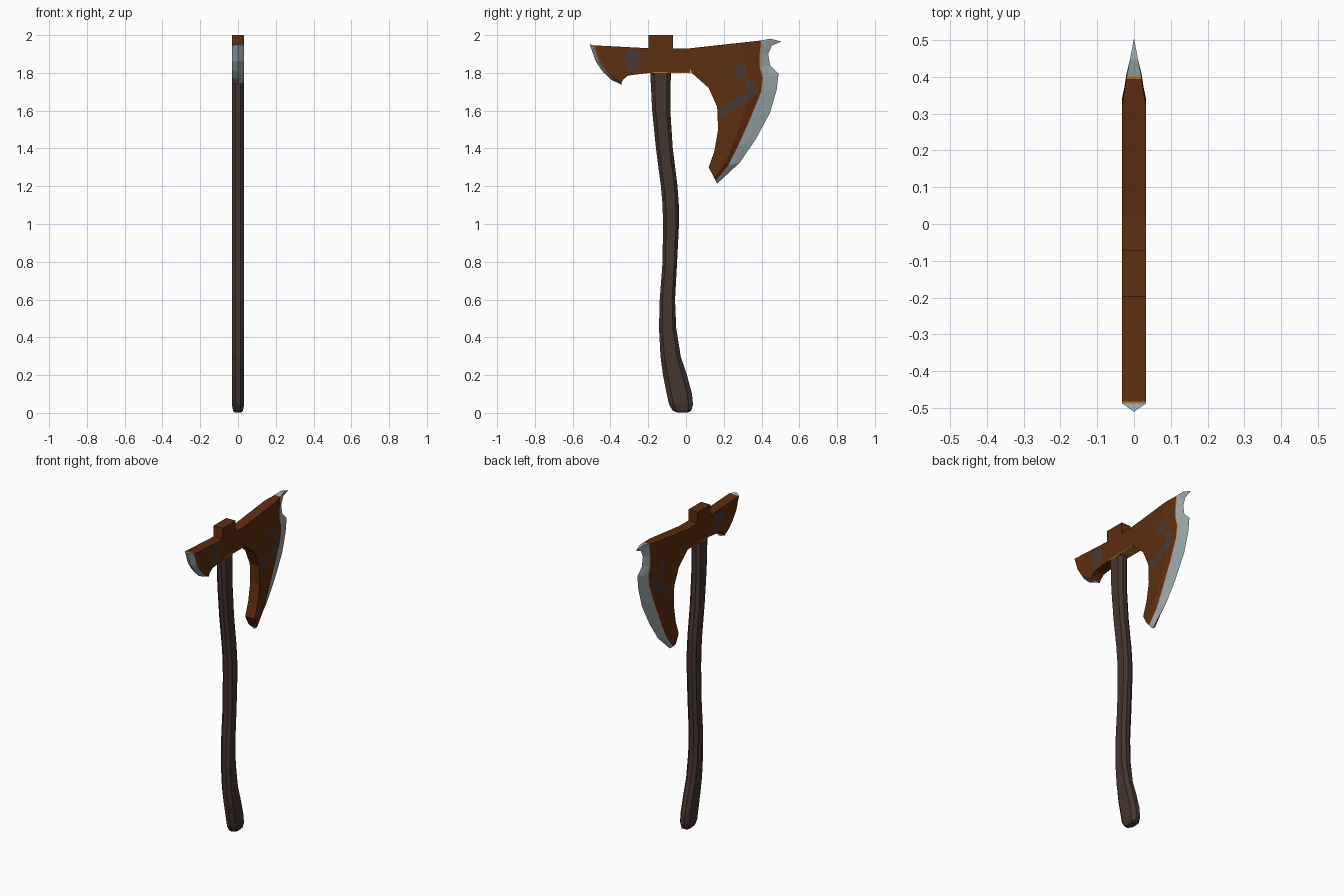
import bpy, bmesh, math
from mathutils import Vector

if "Cube" in bpy.data.objects:
    bpy.data.objects.remove(bpy.data.objects["Cube"])


def material(name, rgb):
    m = bpy.data.materials.new(name)
    m.diffuse_color = (*rgb, 1)
    m.use_nodes = True
    m.node_tree.nodes["Principled BSDF"].inputs["Base Color"].default_value = m.diffuse_color
    return m


MATS = [material("rust_brown", (0.11, 0.026, 0.005)),
        material("steel", (0.33, 0.39, 0.41)),
        material("dark_inlay", (0.066, 0.04, 0.034)),
        material("bright_orange", (0.45, 0.17, 0.02)),
        material("dark_wood", (0.061, 0.035, 0.028))]
BODY, STEEL, INLAY, TRIM, WOOD = range(5)
T = 0.033  # half thickness


def finish(bm, name):
    bmesh.ops.remove_doubles(bm, verts=bm.verts, dist=0.0003)
    bmesh.ops.recalc_face_normals(bm, faces=bm.faces)
    me = bpy.data.meshes.new(name)
    bm.to_mesh(me)
    bm.free()
    for m in MATS:
        me.materials.append(m)
    ob = bpy.data.objects.new(name, me)
    bpy.context.collection.objects.link(ob)
    return ob


def wedge(columns, widths, mats):
    """Double-sided solid: columns are (y, z) contours, each with a half thickness."""
    bm = bmesh.new()
    sides = [[[bm.verts.new((s * w, y, z)) for y, z in col]
              for col, w in zip(columns, widths)] for s in (1, -1)]
    a, b = sides
    nr, nc = len(columns[0]), len(columns)

    def face(vs, mi):
        bm.faces.new(vs).material_index = mi
    for c in range(nc - 1):
        for g in sides:
            for r in range(nr - 1):
                face((g[c][r], g[c + 1][r], g[c + 1][r + 1], g[c][r + 1]), mats[c])
        for r in (0, nr - 1):
            face((a[c][r], a[c + 1][r], b[c + 1][r], b[c][r]), mats[c])
    for r in range(nr - 1):
        face((a[0][r], a[0][r + 1], b[0][r + 1], b[0][r]), mats[0])
    bmesh.ops.remove_doubles(bm, verts=bm.verts, dist=0.0003)
    bmesh.ops.recalc_face_normals(bm, faces=bm.faces)
    return bm


def inlay(bm, poly):
    """Cut a convex (y, z) shape into both cheeks and colour it."""
    mid = sum((Vector((0, *p)) for p in poly), Vector()) / len(poly)
    planes = []
    for i, p in enumerate(poly):
        p, q = Vector((0, *p)), Vector((0, *poly[(i + 1) % len(poly)]))
        n = (q - p).cross(Vector((1, 0, 0))).normalized()
        if n.dot(mid - p) < 0:
            n.negate()
        planes.append((p, n))
    for p, n in planes:
        bmesh.ops.bisect_plane(bm, geom=bm.verts[:] + bm.edges[:] + bm.faces[:],
                               plane_co=p, plane_no=n, dist=1e-5)
    for f in bm.faces:
        c = f.calc_center_median()
        if (f.material_index == BODY and abs(f.normal.x) > 0.5
                and all(n.dot(c - p) > 0 for p, n in planes)):
            f.material_index = INLAY


def mix(a, b, t):
    return [(p[0] + (q[0] - p[0]) * t, p[1] + (q[1] - p[1]) * t) for p, q in zip(a, b)]


# Main blade: inner curve, end of the brown cheek, cutting edge
inner = [(.02, 1.93), (.02, 1.905), (.02, 1.88), (.02, 1.84), (.03, 1.80),
         (.12, 1.72), (.165, 1.62), (.17, 1.5), (.15, 1.385), (.12, 1.30)]
cheek = [(.40, 1.972), (.40, 1.945), (.395, 1.90), (.395, 1.83), (.41, 1.775),
         (.40, 1.70), (.345, 1.565), (.275, 1.41), (.225, 1.31), (.158, 1.228)]
edge = [(.505, 1.966), (.455, 1.945), (.435, 1.90), (.445, 1.84), (.49, 1.795),
        (.48, 1.71), (.445, 1.59), (.37, 1.45), (.285, 1.325), (.164, 1.213)]
bevel = mix(cheek, edge, 0.45)
bevel[0] = (.447, 1.981)
bm = wedge([inner, mix(inner, cheek, 0.78), mix(inner, cheek, 0.985), cheek, bevel, edge],
           [T, T, 0.021, 0.02, 0.011, 0], [BODY, BODY, TRIM, STEEL, STEEL])
inlay(bm, [(.255, 1.78), (.25, 1.82), (.285, 1.85), (.315, 1.84), (.32, 1.765)])
inlay(bm, [(.315, 1.768), (.37, 1.755), (.38, 1.70), (.355, 1.665), (.33, 1.70)])
inlay(bm, [(.18, 1.56), (.185, 1.63), (.29, 1.68), (.36, 1.725), (.375, 1.68),
           (.29, 1.625), (.2, 1.565)])
finish(bm, "main_blade")

# Small back blade
inner = [(-.19, 1.93), (-.19, 1.865), (-.19, 1.80), (-.307, 1.786), (-.332, 1.765)]
cheek = [(-.487, 1.946), (-.46, 1.865), (-.425, 1.815), (-.385, 1.775), (-.341, 1.748)]
edge = [(-.51, 1.951), (-.477, 1.86), (-.44, 1.805), (-.395, 1.763), (-.34, 1.737)]
bm = wedge([inner, mix(inner, cheek, 0.985), cheek, edge], [T, T, T, 0],
           [BODY, TRIM, STEEL])
inlay(bm, [(-.282 + .048 * math.cos(i * math.pi / 4 + .39),
            1.865 + .063 * math.sin(i * math.pi / 4 + .39)) for i in range(8)])
finish(bm, "back_blade")


# Blocks joining the blades around the handle
def block(name, y0, y1, z0, z1, mi):
    bm = bmesh.new()
    bmesh.ops.create_cube(bm, size=1)
    for v in bm.verts:
        v.co = (v.co.x * 2 * T, (y0 + y1) / 2 + v.co.y * (y1 - y0),
                (z0 + z1) / 2 + v.co.z * (z1 - z0))
    for f in bm.faces:
        f.material_index = mi
    return finish(bm, name)


block("eye_block", -.195, .025, 1.806, 1.93, BODY)
block("eye_trim", -.195, .025, 1.80, 1.806, TRIM)
block("top_peg", -.198, -.07, 1.93, 2.0, BODY)

# Curved octagonal handle: (z, back y, front y, half width)
rings = [(0.003, -.05, .012, .018), (.012, -.07, .028, .026), (.045, -.09, .037, T),
         (.1, -.102, .032, T), (.2, -.122, .005, T), (.3, -.135, -.028, T),
         (.45, -.143, -.052, T), (.6, -.139, -.058, T), (.8, -.124, -.047, T),
         (1.0, -.122, -.037, T), (1.1, -.124, -.038, T), (1.2, -.133, -.045, T),
         (1.4, -.159, -.07, T), (1.6, -.179, -.083, T), (1.81, -.19, -.08, T)]
section = [(.4, 1), (1, .62), (1, -.62), (.4, -1), (-.4, -1), (-1, -.62), (-1, .62), (-.4, 1)]
bm = bmesh.new()
loops = [[bm.verts.new((sx * w, (y0 + y1) / 2 + sy * (y1 - y0) / 2, z)) for sx, sy in section]
         for z, y0, y1, w in rings]
for lo, hi in zip(loops, loops[1:]):
    for i in range(8):
        j = (i + 1) % 8
        bm.faces.new((lo[i], lo[j], hi[j], hi[i]))
bm.faces.new(loops[0])
bm.faces.new(loops[-1])
for f in bm.faces:
    f.material_index = WOOD
finish(bm, "handle")
